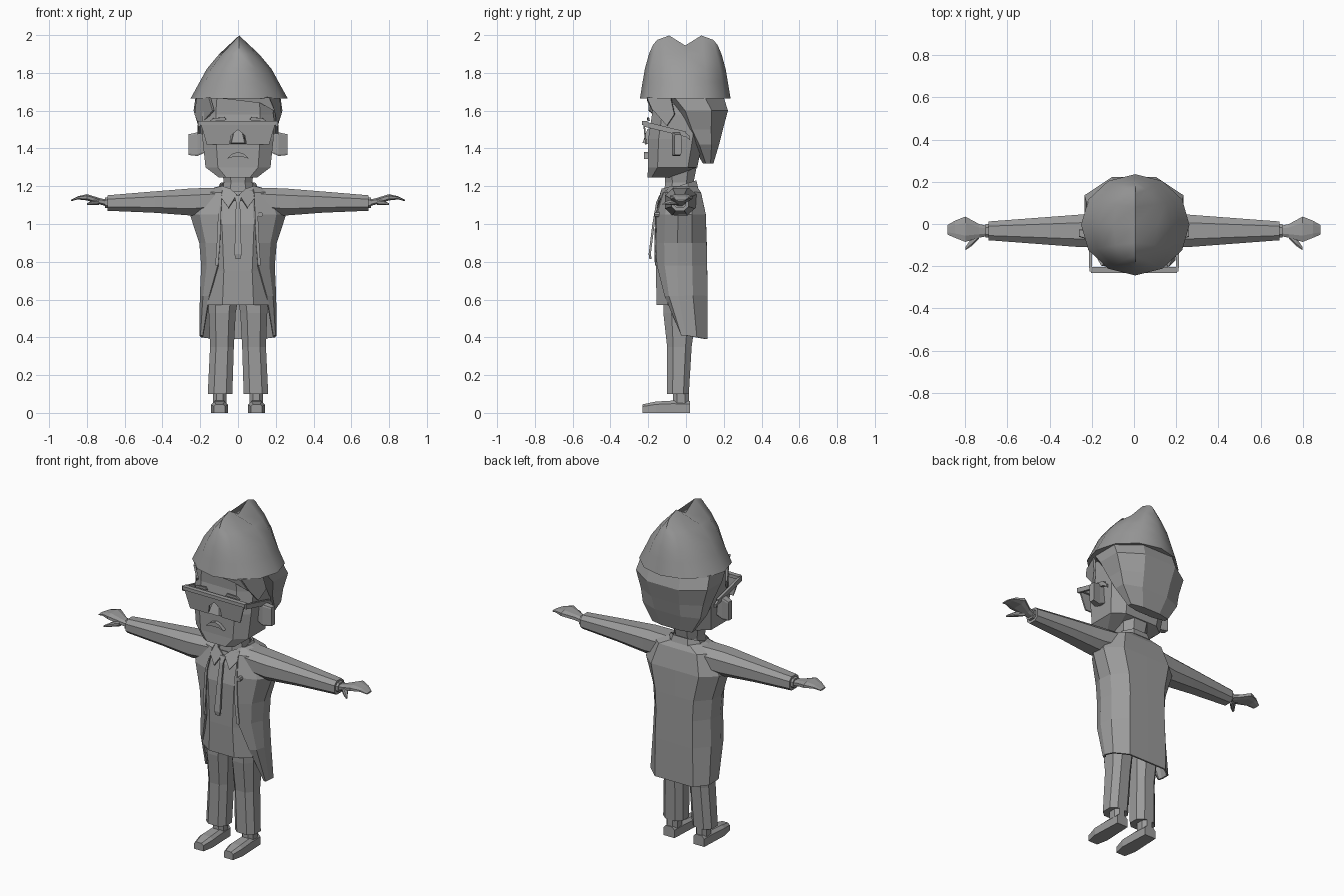
import bpy, bmesh, math
from mathutils import Vector

grey = bpy.data.materials.new("plain_grey")
grey.diffuse_color = (0.33, 0.33, 0.33, 1)


def finish(name, bm, mirror=False, thick=0, smooth=0):
    bmesh.ops.remove_doubles(bm, verts=bm.verts, dist=0.0005)
    bmesh.ops.recalc_face_normals(bm, faces=bm.faces)
    me = bpy.data.meshes.new(name)
    bm.to_mesh(me)
    bm.free()
    me.materials.append(grey)
    ob = bpy.data.objects.new(name, me)
    bpy.context.collection.objects.link(ob)
    if thick:
        m = ob.modifiers.new("thickness", 'SOLIDIFY')
        m.thickness, m.offset = thick, 0
    if mirror:
        ob.modifiers.new("mirror", 'MIRROR').merge_threshold = 0.0005
    if smooth:
        bpy.ops.object.select_all(action='DESELECT')
        ob.select_set(True)
        bpy.context.view_layer.objects.active = ob
        bpy.ops.object.shade_smooth_by_angle(angle=math.radians(smooth))
    return ob


def loft(name, rings, closed=True, caps=True, **kw):
    """Skin a list of equal-length point rings."""
    bm = bmesh.new()
    vs = [[bm.verts.new(p) for p in r] for r in rings]
    n = len(vs[0])
    for a, b in zip(vs, vs[1:]):
        for i in range(n if closed else n - 1):
            j = (i + 1) % n
            bm.faces.new((a[i], a[j], b[j], b[i]))
    if closed and caps:
        bm.faces.new(vs[0])
        bm.faces.new(vs[-1])
    return finish(name, bm, **kw)


def octagon(a0, a1, b0, b1, k=0.5):
    """Chamfered rectangle; k is the flat share of each side."""
    ca, cb, ha, hb = (a0 + a1) / 2, (b0 + b1) / 2, (a1 - a0) / 2, (b1 - b0) / 2
    s = [(1, -k), (1, k), (k, 1), (-k, 1), (-1, k), (-1, -k), (-k, -1), (k, -1)]
    return [(ca + ha * u, cb + hb * v) for u, v in s]


def stack(name, rows, k=0.5, **kw):
    """Upright loft from rows of z, x0, x1, y0, y1."""
    return loft(name, [[(x, y, z) for x, y in octagon(*r, k)] for z, *r in rows], **kw)


def reach(name, rows, k=0.5, **kw):
    """Sideways loft from rows of x, y0, y1, z0, z1."""
    return loft(name, [[(x, y, z) for y, z in octagon(*r, k)] for x, *r in rows], **kw)


def plate(name, pts, thick=0.008, mirror=True):
    bm = bmesh.new()
    bm.faces.new([bm.verts.new(p) for p in pts])
    return finish(name, bm, mirror=mirror, thick=thick)


def bar(name, a, b, w, h, mirror=True):
    """Rectangular bar running mostly along y."""
    rect = [(-w, -h), (w, -h), (w, h), (-w, h)]
    return loft(name, [[Vector(p) + Vector((u, 0, v)) for u, v in rect] for p in (a, b)],
                mirror=mirror)


# Folded cap: round base narrowing to a fore-and-aft ridge with a central dip
ridge_z = {0: 1.945, 50: 1.998, 87: 1.975, 100: 1.95}
cap_rings = []
for z, hx, hy in [(1.665, .257, .24), (1.75, .21, .226), (1.82, .172, .214),
                  (1.90, .105, .192), (0, 0, .17)]:
    ring = []
    for i in range(12):
        a = math.radians(30 * i)
        zz = z or ridge_z[round(abs(math.cos(a)) * 100)]
        ring.append((.006 + hx * math.sin(a), -.004 + hy * math.cos(a), zz))
    cap_rings.append(ring)
loft("cap", cap_rings, caps=False, smooth=50)
bm = bmesh.new()
bm.faces.new([bm.verts.new(p) for p in cap_rings[0]])
finish("cap_underside", bm)

# Head and neck
stack("head", [(1.245, -.10, .10, -.205, -.09), (1.30, -.172, .172, -.20, .06),
               (1.45, -.188, .188, -.20, .09), (1.58, -.19, .19, -.18, .10),
               (1.67, -.18, .18, -.185, .10)], k=.62)
stack("neck", [(1.13, -.09, .09, -.12, .05), (1.22, -.075, .075, -.11, .04),
               (1.32, -.09, .09, -.12, .06)])

# Hair: tapering back mass and a swept fringe
stack("hair", [(1.32, -.13, .13, .09, .145), (1.42, -.19, .19, .03, .175),
               (1.50, -.205, .205, -.03, .195), (1.60, -.235, .235, -.09, .222),
               (1.67, -.225, .225, -.16, .20)], k=.45)
plate("fringe_left", [(-.215, -.08, 1.67), (-.15, -.195, 1.67), (-.13, -.195, 1.60),
                      (-.2, -.10, 1.52), (-.225, -.06, 1.58)], .012, False)
plate("fringe_right", [(-.13, -.2, 1.67), (.16, -.2, 1.67), (.19, -.17, 1.60),
                       (.12, -.195, 1.64), (.0, -.2, 1.655)], .012, False)
plate("fringe_side", [(.215, -.08, 1.67), (.16, -.2, 1.67), (.19, -.17, 1.60),
                      (.2, -.10, 1.52), (.225, -.06, 1.58)], .012, False)
plate("eyebrow", [(.06, -.202, 1.55), (.07, -.202, 1.565), (.13, -.198, 1.56),
                  (.15, -.195, 1.545)])

# Face features
reach("ear", [(.17, -.07, -.03, 1.38, 1.47), (.215, -.075, -.03, 1.36, 1.485),
              (.262, -.06, -.025, 1.365, 1.475)], k=.85, mirror=True)
loft("nose", [[(-.03, -.19, 1.51), (.03, -.19, 1.51), (.045, -.19, 1.42), (-.045, -.19, 1.42)],
              [(-.018, -.205, 1.50), (.018, -.205, 1.50), (.035, -.23, 1.43), (-.035, -.23, 1.43)]])
loft("mouth", [[(x, y, z) for x, z in [(-.06, 1.345), (-.03, 1.372), (0, 1.382), (.03, 1.372),
                                       (.06, 1.345), (.03, 1.354), (-.03, 1.354)]]
               for y in (-.19, -.222)])

# Glasses
plate("glasses_lens", [(0, -.223, 1.54), (.2, -.223, 1.54), (.165, -.212, 1.42),
                       (.045, -.212, 1.42), (.036, -.216, 1.47), (0, -.219, 1.50)])
loft("glasses_brow", [[(x, y, z) for y, z in [(-.232, 1.525), (-.205, 1.525), (-.205, 1.545),
                                              (-.232, 1.545)]] for x in (-.205, .205)])
bar("glasses_arm", (.205, -.225, 1.53), (.208, .0, 1.475), .007, .014)
bar("glasses_arm_tip", (.208, -.005, 1.475), (.206, .02, 1.455), .006, .01)

# Shirt, collar and tie
stack("shirt", [(.57, -.165, .165, -.155, .07), (.75, -.15, .15, -.16, .08),
                (1.0, -.17, .17, -.16, .08), (1.1, -.16, .16, -.135, .06),
                (1.18, -.09, .09, -.10, .04)])
collar = []
for z, hx, hy in [(1.16, .105, .095), (1.20, .09, .085)]:
    collar.append([(x, y - .035, z + .35 * y) for x, y in octagon(-hx, hx, -hy, hy)])
loft("collar_band", collar, caps=False, thick=.01)
plate("collar_flap", [(.005, -.135, 1.155), (.05, -.152, 1.085), (.09, -.13, 1.14),
                      (.085, -.07, 1.20), (.04, -.125, 1.185)])
loft("tie", [[(-w, y, z), (w, y, z), (w, y + .012, z), (-w, y + .012, z)]
             for z, y, w in [(1.15, -.142, .018), (1.115, -.158, .011), (1.0, -.178, .014),
                             (.84, -.198, .019), (.815, -.194, .012)]])

# Long open coat
coat = []
for z, xi, yf, xo, ys, yb in [(1.195, .075, -.075, .10, -.03, .055),
                              (1.165, .085, -.115, .20, -.035, .075),
                              (1.05, .10, -.15, .25, -.04, .10),
                              (.90, .105, -.155, .20, -.045, .105),
                              (.78, .105, -.15, .19, -.045, .107),
                              (.62, .15, -.11, .197, -.04, .11),
                              (.41, .185, -.02, .20, .0, .11)]:
    drop = .02 if z < .5 else 0
    half = [(xi, yf, z), ((xi + 2 * xo) / 3, (yf + ys) / 2 - .012, z), (xo, ys, z),
            (xo * .95, (ys + yb) / 2, z - drop / 2), (xo * .62, yb, z - drop), (0, yb, z - drop)]
    coat.append(half)
loft("coat", coat, closed=False, mirror=True, thick=.01)
plate("coat_edge", [(.085, -.12, 1.165), (.105, -.158, 1.05), (.112, -.163, .90),
                    (.12, -.157, .78), (.105, -.162, .78), (.095, -.165, .90),
                    (.09, -.16, 1.05)], .006)

# Round pin on the chest
pin = [[(.118 + .014 * math.cos(t * math.pi / 4), y, 1.05 + .014 * math.sin(t * math.pi / 4))
        for t in range(8)] for y in (-.13, -.166)]
loft("pin", pin)

# Sleeves, wrists and hands
reach("sleeve", [(.12, -.11, .06, 1.06, 1.192), (.25, -.11, .045, 1.045, 1.188),
                 (.45, -.095, .03, 1.06, 1.172), (.69, -.077, .012, 1.07, 1.152)],
      mirror=True, smooth=35)
reach("wrist", [(.68, -.065, .0, 1.085, 1.14), (.705, -.065, .0, 1.085, 1.14)], mirror=True)
reach("hand", [(.70, -.058, -.008, 1.095, 1.13), (.735, -.065, .0, 1.105, 1.138),
               (.80, -.085, .035, 1.125, 1.158), (.85, -.065, .015, 1.13, 1.146),
               (.885, -.05, -.005, 1.12, 1.128)], mirror=True)
reach("thumb", [(.735, -.07, -.035, 1.10, 1.13), (.77, -.105, -.065, 1.10, 1.125),
                (.80, -.125, -.11, 1.10, 1.11)], mirror=True)

# Trousers and shoes
stack("trouser_leg", [(.10, .03, .16, -.10, .015), (.35, .022, .148, -.10, .03),
                      (.53, .012, .155, -.12, .055), (.60, 0, .16, -.12, .06)], mirror=True)
stack("ankle", [(.03, .062, .132, -.07, .015), (.13, .062, .132, -.07, .015)], mirror=True)
shoe = []
for y, w, h in [(.02, .036, .062), (-.07, .04, .065), (-.16, .044, .06), (-.23, .03, .045)]:
    shoe.append([(.098 + u * w, y, v) for u, v in [(-1, 0), (1, 0), (1, h * .75), (.6, h),
                                                   (-.6, h), (-1, h * .75)]])
loft("shoe", shoe, mirror=True)
